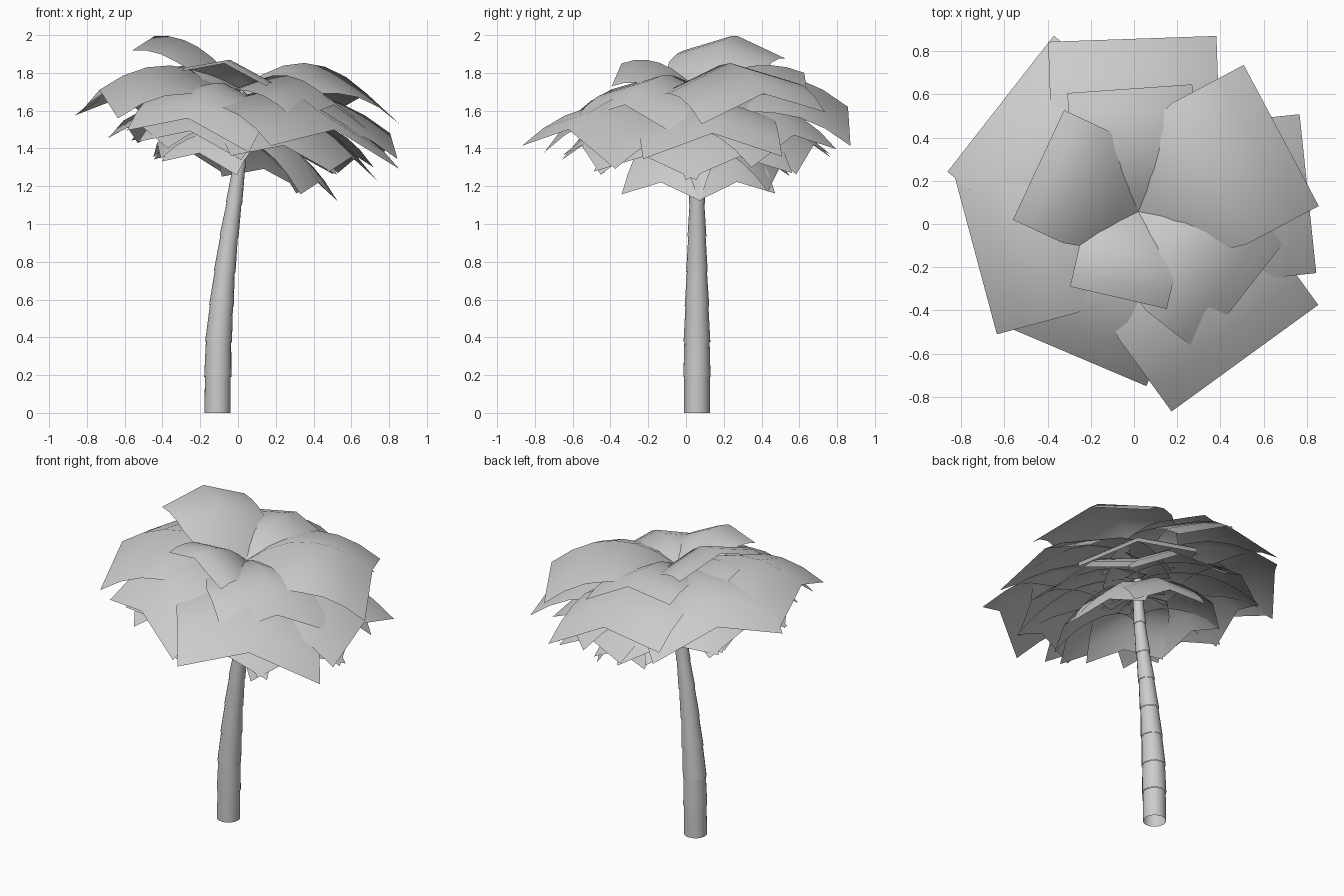
import bpy, bmesh, math
from mathutils import Vector

if "Cube" in bpy.data.objects:
    bpy.data.objects.remove(bpy.data.objects["Cube"])


def make_object(name, bm):
    mesh = bpy.data.meshes.new(name)
    bm.to_mesh(mesh)
    bm.free()
    for p in mesh.polygons:
        p.use_smooth = True
    ob = bpy.data.objects.new(name, mesh)
    bpy.context.collection.objects.link(ob)
    return ob


# Trunk: overlapping tapered sleeves along a leaning path (x, z, radius)
CY = 0.058
PATH = [(-.109, 0, .069), (-.107, .19, .070), (-.103, .375, .069), (-.088, .565, .063),
        (-.070, .75, .055), (-.047, .935, .048), (-.021, 1.11, .041),
        (.005, 1.30, .035), (.02, 1.50, .030), (.022, 1.66, .022)]
SIDES = 16


def ring(bm, k, grow):
    x, z, r = PATH[k]
    a, b = PATH[max(k - 1, 0)], PATH[min(k + 1, len(PATH) - 1)]
    lean = (b[0] - a[0]) / (b[1] - a[1]) if k else 0
    r += grow
    out = []
    for i in range(SIDES):
        t = 2 * math.pi * i / SIDES
        dx = r * math.cos(t)
        out.append(bm.verts.new((x + dx, CY + r * math.sin(t), z - dx * lean)))
    return out


bm = bmesh.new()
for k in range(len(PATH) - 1):
    low = ring(bm, k, .002 if k else 0)
    top = ring(bm, k + 1, -.002)
    for i in range(SIDES):
        j = (i + 1) % SIDES
        bm.faces.new((low[i], low[j], top[j], top[i]))
make_object("trunk", bm)

# Fronds: roof-shaped strips arching out of the crown, rolled with the crown's tilt toward +x
CX = 0.02
STEPS = 6
TILT = 0.18


def frond(name, az, reach, half, z0, zm, zt, fold=.35):
    a = math.radians(az)
    out = Vector((math.cos(a), math.sin(a), 0))
    side = Vector((-out.y, out.x, 0))
    # quadratic spine through z0 (root), zm (at 55 %) and zt (tip)
    m = .55
    b = ((zm - z0) - (zt - z0) * m) / (m * m - m)
    c = zt - z0 - b
    bm = bmesh.new()
    rows = []
    for s in range(STEPS + 1):
        t = s / STEPS
        w = half * (.75 + .25 * min(1, t / .5))
        row = []
        for u in (-1, 0, 1):
            p = Vector((CX, CY, z0 + c * t + b * t * t - abs(u) * w * fold))
            p += out * reach * t + side * (u * w)
            p.z -= TILT * side.x * u * w
            row.append(bm.verts.new(p))
        rows.append(row)
    for r, q in zip(rows, rows[1:]):
        for i in range(2):
            bm.faces.new((r[i], q[i], q[i + 1], r[i + 1]))
    make_object(name, bm)


# Young upper fronds: azimuth, reach, half width, root z, middle z, tip z
UPPER = [(155, .51, .28, 1.71, 1.95, 1.995), (94, .57, .29, 1.71, 1.84, 1.80),
         (-103, .41, .23, 1.71, 1.86, 1.85), (28, .75, .37, 1.71, 1.85, 1.69),
         (-38, .62, .34, 1.71, 1.78, 1.63), (176, .46, .25, 1.69, 1.83, 1.81)]
# Long outer fronds
OUTER = [(142, .81, .40, 1.67, 1.82, 1.67), (195, .78, .38, 1.67, 1.84, 1.71),
         (-113, .73, .35, 1.66, 1.74, 1.56), (92, .80, .39, 1.67, 1.79, 1.62),
         (-54, .84, .42, 1.66, 1.69, 1.50), (6, .79, .37, 1.64, 1.67, 1.48),
         (50, .67, .35, 1.64, 1.66, 1.47)]
for i, f in enumerate(UPPER):
    frond(f"upper_frond_{i + 1}", *f)
for i, f in enumerate(OUTER):
    frond(f"outer_frond_{i + 1}", *f)

# Hanging lower fronds: two rings, tilted down toward +x with the trunk lean
for i, az in enumerate((20, 72, 120, 165, 212, 245, 290, 335)):
    dz = -.10 * math.cos(math.radians(az))
    frond(f"lower_frond_{i + 1}", az, .65, .30, 1.60, 1.61 + dz * .5, 1.45 + dz)
for i, az in enumerate((28, 75, 130, 185, 240, 335)):
    dz = -.11 * math.cos(math.radians(az))
    frond(f"skirt_frond_{i + 1}", az, .45, .23, 1.50, 1.50 + dz * .5, 1.32 + dz)
